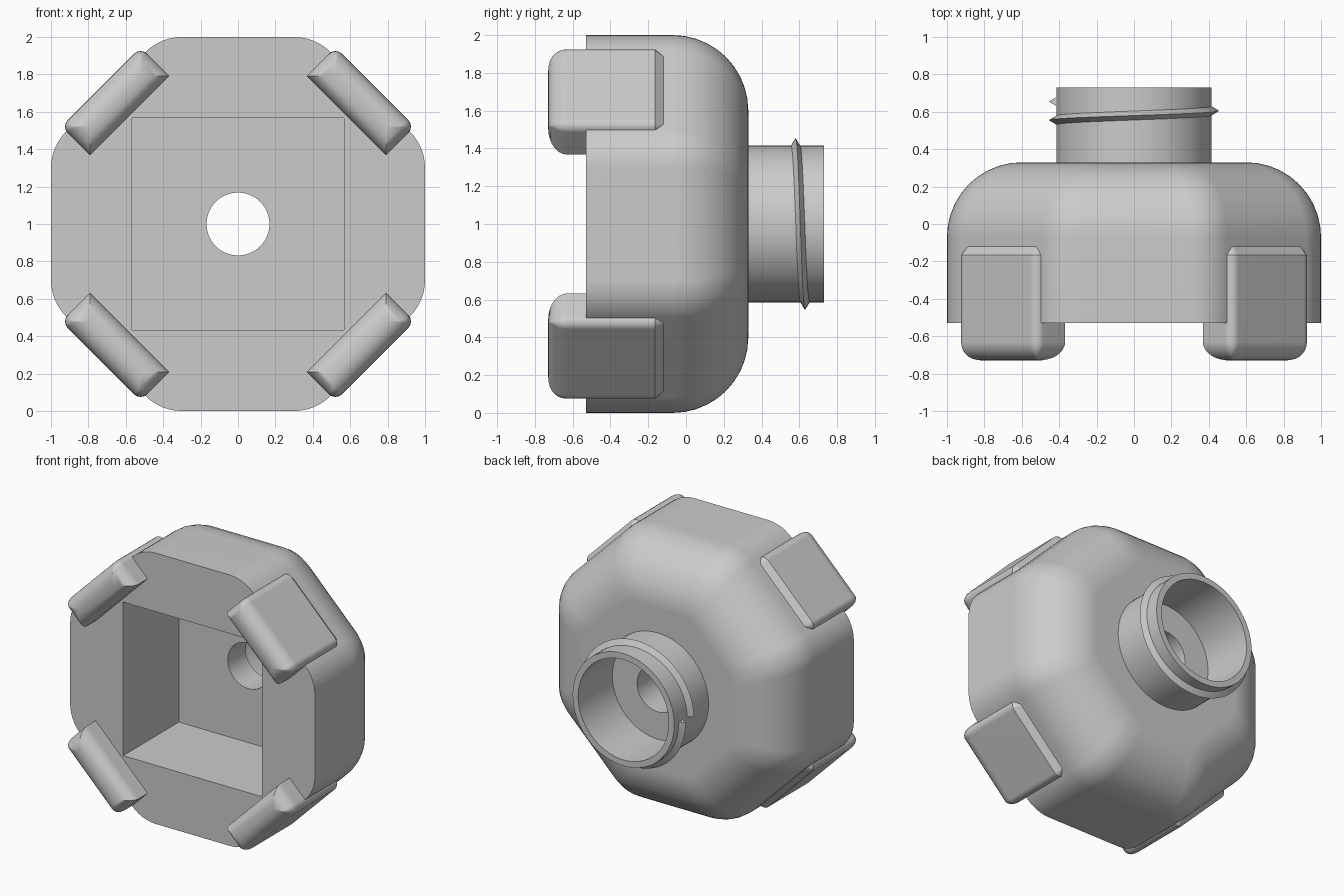
import bpy, bmesh
from math import sin, cos, pi, radians, sqrt
from mathutils import Matrix, Vector

if "Cube" in bpy.data.objects:
    bpy.data.objects.remove(bpy.data.objects["Cube"], do_unlink=True)

MID = 1.0  # height of the central axis
grey = bpy.data.materials.new("plain_grey")
grey.use_nodes = True
grey.diffuse_color = (0.6, 0.6, 0.6, 1)
grey.node_tree.nodes["Principled BSDF"].inputs["Base Color"].default_value = (0.6, 0.6, 0.6, 1)


def activate(obj):
    bpy.ops.object.select_all(action="DESELECT")
    obj.select_set(True)
    bpy.context.view_layer.objects.active = obj


def smooth(obj):
    activate(obj)
    bpy.ops.object.shade_smooth_by_angle(angle=radians(30))
    mod = obj.modifiers.new("even_shading", "WEIGHTED_NORMAL")
    mod.keep_sharp = True


def loft(name, rings, closed=False):
    """Skin a list of equal-length point rings; cap the ends unless closed."""
    bm = bmesh.new()
    loops = [[bm.verts.new(p) for p in ring] for ring in rings]
    pairs = list(zip(loops, loops[1:]))
    if closed:
        pairs.append((loops[-1], loops[0]))
    else:
        bm.faces.new(loops[0])
        bm.faces.new(loops[-1])
    for a, b in pairs:
        for i in range(len(a)):
            j = (i + 1) % len(a)
            bm.faces.new((a[i], a[j], b[j], b[i]))
    bmesh.ops.recalc_face_normals(bm, faces=bm.faces)
    mesh = bpy.data.meshes.new(name)
    bm.to_mesh(mesh)
    bm.free()
    obj = bpy.data.objects.new(name, mesh)
    bpy.context.collection.objects.link(obj)
    mesh.materials.append(grey)
    return obj


def octagon(apothem, y, steps=6):
    """Octagon around the y axis with rounded corners."""
    r = 0.275 * apothem
    centre = (apothem - r) / cos(pi / 8)
    pts = []
    for k in range(8):
        mid = pi / 8 + k * pi / 4
        for s in range(steps + 1):
            a = mid - pi / 8 + s / steps * pi / 4
            pts.append(Vector((centre * cos(mid) + r * cos(a), y,
                               MID + centre * sin(mid) + r * sin(a))))
    return pts


def circle(r, y, n=64):
    return [Vector((r * cos(2 * pi * i / n), y, MID + r * sin(2 * pi * i / n)))
            for i in range(n)]


def cut(target, cutter):
    activate(target)
    mod = target.modifiers.new("cut", "BOOLEAN")
    mod.object = cutter
    mod.operation = "DIFFERENCE"
    mod.solver = "EXACT"
    bpy.ops.object.modifier_apply(modifier=mod.name)
    bpy.data.objects.remove(cutter, do_unlink=True)


# Housing: octagonal block with a large rounded back edge
BACK, ROUND = 0.33, 0.4
rings = [octagon(1, -0.53)]
for s in range(11):
    a = s / 10 * pi / 2
    rings.append(octagon(1 - ROUND + ROUND * cos(a), BACK - ROUND + ROUND * sin(a)))
housing = loft("housing", rings)

# Square pocket in the front and a round hole through to the neck
H = 0.567
square = [(-H, -H), (H, -H), (H, H), (-H, H)]
pocket = loft("pocket_cutter", [[Vector((x, y, MID + z)) for x, z in square] for y in (-0.7, 0.12)])
cut(housing, pocket)
cut(housing, loft("hole_cutter", [circle(0.168, 0), circle(0.168, 0.5)]))
smooth(housing)

# Neck: open tube on the back
neck = loft("neck", [circle(0.415, 0.325), circle(0.415, 0.73),
                     circle(0.37, 0.73), circle(0.37, 0.325)], closed=True)
smooth(neck)

# Neck thread: one turn of a triangular ridge
rings = []
TURN = 72
for i in range(TURN + 1):
    a = pi - 2 * pi * i / TURN
    y = 0.555 + 0.1 * i / TURN
    rings.append([Vector((r * cos(a), y + dy, MID + r * sin(a)))
                  for r, dy in ((0.405, -0.03), (0.455, 0), (0.405, 0.03))])
smooth(loft("neck_thread", rings))


def clip_section(inset, y, steps=4):
    """Clip outline across its width and thickness, outer corners rounded."""
    w, low, high = 0.3 - inset, 0.82 + inset, 1.037 - inset
    r = max(0.05 - inset, 0.002)
    pts = [Vector((-w, y, low)), Vector((w, y, low))]
    for side, start in ((1, 0), (-1, pi / 2)):
        for s in range(steps + 1):
            a = start + s / steps * pi / 2
            pts.append(Vector((side * (w - r) + r * cos(a), y, high - r + r * sin(a))))
    return pts


# Corner clips: rounded front end, chamfered back end
FRONT, R = -0.73, 0.1
profile = []
for s in range(8):
    a = s / 7 * pi / 2
    profile.append((R - R * sin(a), FRONT + R - R * cos(a)))
profile += [(0, -0.165), (0.045, -0.11)]
names = ("upper_left_clip", "lower_left_clip", "lower_right_clip", "upper_right_clip")
for k, name in enumerate(names):
    turn = Matrix.Translation((0, 0, MID)) @ Matrix.Rotation(pi / 4 + k * pi / 2, 4, "Y")
    smooth(loft(name, [[turn @ p for p in clip_section(i, y)] for i, y in profile]))
